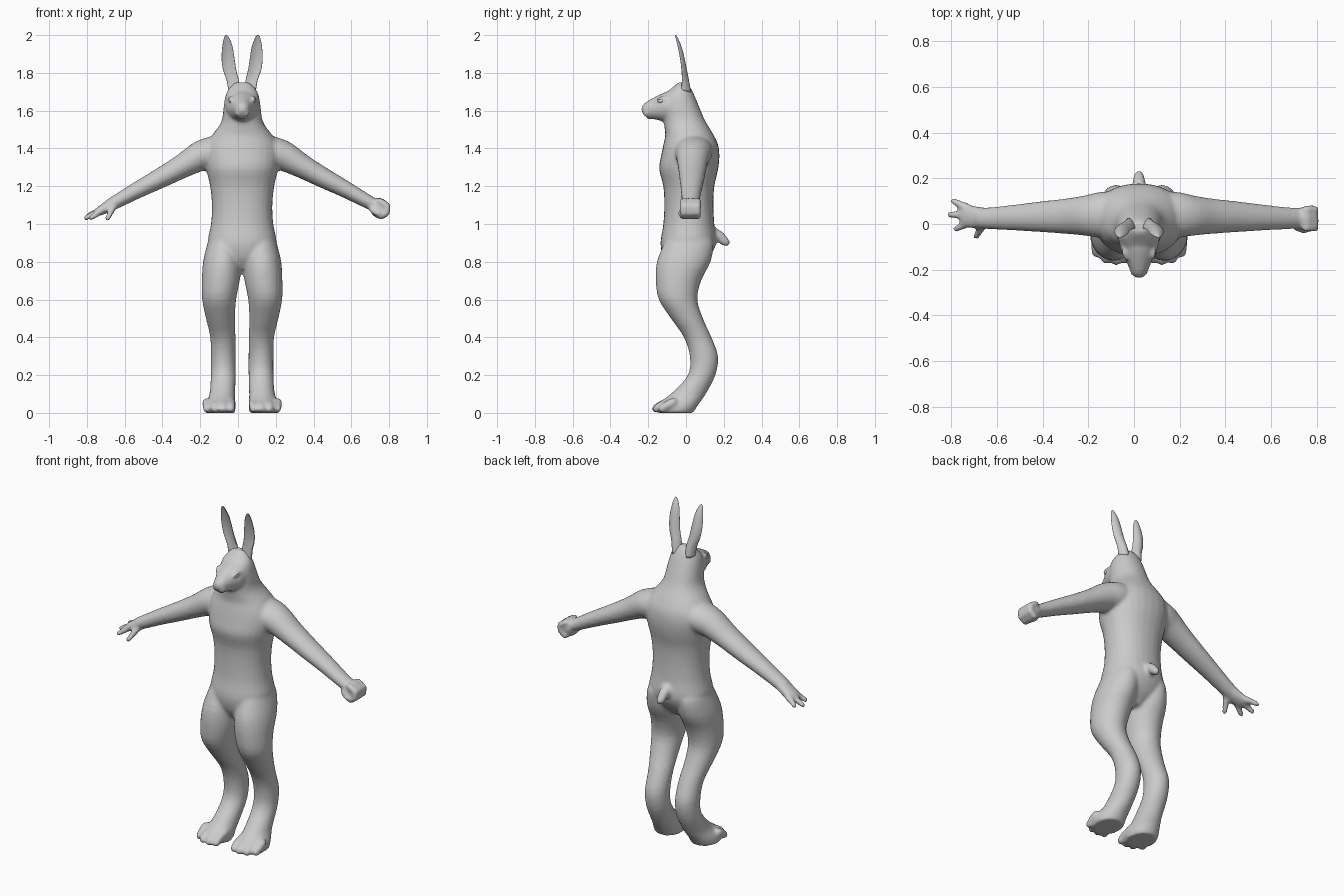
import bpy, bmesh, math
from mathutils import Vector

CX = 0.022                                   # body axis offset
X, Y, Z = Vector((1, 0, 0)), Vector((0, 1, 0)), Vector((0, 0, 1))


def skin_rings(bm, rings):
    """Bridge rings of points into a closed shell."""
    rings = [[bm.verts.new(p) for p in ring] for ring in rings]
    n = len(rings[0])
    bm.faces.new(rings[0][::-1])
    bm.faces.new(rings[-1])
    for a, b in zip(rings, rings[1:]):
        for k in range(n):
            bm.faces.new((a[k], a[(k + 1) % n], b[(k + 1) % n], b[k]))


def spline(secs, steps=3):
    """Catmull-Rom interpolation of (x, y, z, ru, rv) sections."""
    out = []
    for i in range(len(secs) - 1):
        p0, p1 = secs[max(i - 1, 0)], secs[i]
        p2, p3 = secs[i + 1], secs[min(i + 2, len(secs) - 1)]
        for k in range(steps):
            t = k / steps
            out.append([0.5 * (2 * b + (c - a) * t + (2 * a - 5 * b + 4 * c - d) * t * t
                        + (3 * b - a - 3 * c + d) * t ** 3)
                        for a, b, c, d in zip(p0, p1, p2, p3)])
    return out + [list(secs[-1])]


def loft(bm, secs, u, v, cup=0.0, power=1.0, n=28):
    """Skin elliptical rings; cup bends the rim forward, power < 1 squares the ring."""
    rings = []
    for x, y, z, ru, rv in spline(secs):
        ring = []
        for k in range(n):
            c, s = math.cos(2 * math.pi * k / n), math.sin(2 * math.pi * k / n)
            pc = math.copysign(abs(c) ** power, c)
            ps = math.copysign(abs(s) ** power, s)
            ring.append(Vector((x, y, z)) + u * ru * pc + v * (rv * ps - cup * ru * c * c))
        rings.append(ring)
    skin_rings(bm, rings)


def capsule(bm, p, q, r0, r1, scale=(1, 1, 1), n=14):
    p, q = Vector(p), Vector(q)
    d = (q - p).normalized() if (q - p).length > 1e-6 else Z
    u = d.orthogonal().normalized()
    v = d.cross(u)
    rings = []
    for deg in (-82, -60, -35, 0, 0.01, 35, 60, 82):
        c, r = (p, r0) if deg <= 0 else (q, r1)
        a = math.radians(deg)
        ring = []
        for k in range(n):
            t = 2 * math.pi * k / n
            off = d * r * math.sin(a) + (u * math.cos(t) + v * math.sin(t)) * r * math.cos(a)
            ring.append(c + Vector([o * m for o, m in zip(off, scale)]))
        rings.append(ring)
    skin_rings(bm, rings)


def ball(bm, p, r, scale=(1, 1, 1)):
    capsule(bm, p, p, r, r, scale)


def digit(bm, pts, r0, r1):
    """Finger-like chain of capsules along a path."""
    n = len(pts) - 1
    for i in range(n):
        capsule(bm, pts[i], pts[i + 1], r0 + (r1 - r0) * i / n, r0 + (r1 - r0) * (i + 1) / n)


def finish(bm, name):
    bmesh.ops.recalc_face_normals(bm, faces=bm.faces)
    for vert in bm.verts:
        vert.co.x += CX
    for f in bm.faces:
        f.smooth = True
    me = bpy.data.meshes.new(name)
    bm.to_mesh(me)
    bm.free()
    ob = bpy.data.objects.new(name, me)
    bpy.context.collection.objects.link(ob)
    return ob


body = bmesh.new()

# Torso, neck and skull: z, front y, back y, half width
torso = [(0.76, -0.08, 0.06, 0.06), (0.82, -0.12, 0.12, 0.15), (0.90, -0.135, 0.16, 0.182),
         (1.00, -0.12, 0.15, 0.165), (1.10, -0.115, 0.145, 0.16), (1.20, -0.12, 0.15, 0.17),
         (1.29, -0.142, 0.17, 0.19), (1.36, -0.132, 0.177, 0.20), (1.42, -0.12, 0.17, 0.19),
         (1.47, -0.11, 0.147, 0.16), (1.52, -0.115, 0.117, 0.122), (1.56, -0.12, 0.095, 0.105),
         (1.62, -0.125, 0.07, 0.098), (1.68, -0.115, 0.045, 0.088), (1.72, -0.075, 0.025, 0.068),
         (1.75, -0.04, 0.005, 0.035)]
loft(body, [(0, (f + b) / 2, z, w, (b - f) / 2) for z, f, b, w in torso], X, Y, power=0.92)

# Snout and chin
loft(body, [(0, -0.02, 1.635, 0.09, 0.09), (0, -0.10, 1.622, 0.084, 0.08),
            (0, -0.15, 1.615, 0.062, 0.065), (0, -0.19, 1.61, 0.045, 0.049),
            (0, -0.22, 1.608, 0.032, 0.032), (0, -0.236, 1.607, 0.012, 0.012)], X, Z)
ball(body, (0, -0.19, 1.568), 0.02, (1.1, 1, 0.8))

# Legs and feet, horizontal sections
leg = [(.085, .01, .95, .08, .10), (.095, .015, .90, .088, .13), (.105, -.012, .80, .102, .142),
       (.113, -.04, .70, .10, .12), (.122, -.042, .60, .09, .102), (.115, .005, .50, .077, .085),
       (.102, .062, .40, .067, .073), (.10, .095, .30, .066, .075), (.10, .083, .20, .066, .073),
       (.105, .012, .10, .068, .093), (.115, -.04, .05, .08, .11), (.118, -.05, .02, .083, .10),
       (.118, -.052, .0, .078, .09)]
toes = [(.06, -.152), (.10, -.16), (.145, -.153), (.186, -.125)]

# Arms
arm = [(.10, .04, 1.395, .10, .085), (.17, .04, 1.375, .10, .086), (.235, .037, 1.353, .088, .078),
       (.32, .034, 1.305, .077, .064), (.42, .032, 1.25, .068, .055), (.55, .028, 1.182, .056, .045),
       (.65, .025, 1.127, .048, .038), (.70, .026, 1.10, .045, .034)]

for s in (-1, 1):
    loft(body, [(s * x, y, z, a, b) for x, y, z, a, b in leg], X, Y)
    for x, y in toes:
        digit(body, [(s * x, -.07, .055), (s * x, y + .02, .036), (s * x, y, .022)], .026, .022)
    loft(body, [(s * x, y, z, a, b) for x, y, z, a, b in arm], Y, Vector((s * 0.42, 0, 0.9)))
    # Muzzle cheeks and brows
    ball(body, (s * .018, -.207, 1.588), .022)
    digit(body, [(s * .060, -.155, 1.656), (s * .065, -.13, 1.671), (s * .071, -.105, 1.662)],
          .008, .008)

# Open hand on the -x side
loft(body, [(-.67, .026, 1.115, .044, .034), (-.72, .03, 1.087, .05, .03),
            (-.765, .036, 1.063, .05, .022), (-.78, .037, 1.055, .04, .014)],
     Y, Vector((-0.42, 0, 0.9)))
for base, tip in [((-.75, .07, 1.07), (-.812, .10, 1.048)), ((-.75, .038, 1.07), (-.828, .042, 1.032)),
                  ((-.75, .005, 1.07), (-.80, -.022, 1.032)), ((-.68, .0, 1.095), (-.712, -.055, 1.03))]:
    digit(body, [base, tip], .02, .014)

# Fist on the +x side
ball(body, (.725, .024, 1.085), .05, (1.0, 1.08, 1.08))
for y in (-.015, .011, .037, .062):
    digit(body, [(.73, y, 1.12), (.768, y, 1.095), (.765, y, 1.06), (.735, y, 1.04)], .019, .018)
digit(body, [(.69, -.012, 1.075), (.72, -.026, 1.055), (.745, -.02, 1.045)], .019, .015)

# Tail
digit(body, [(0, .12, .96), (0, .18, .932), (0, .21, .903)], .036, .023)

# Fuse everything into one smooth skin
skin = finish(body, "body")
remesh = skin.modifiers.new("fuse", 'REMESH')
remesh.mode = 'VOXEL'
remesh.voxel_size = 0.01
remesh.use_smooth_shade = True
smooth = skin.modifiers.new("soften", 'SMOOTH')
smooth.factor = 0.5
smooth.iterations = 4

# Ears with cupped fronts, and eyes
ear = [(.042, .0, 1.70, .03, .026), (.05, -.002, 1.76, .032, .018), (.067, -.007, 1.82, .035, .011),
       (.075, -.016, 1.88, .034, .008), (.078, -.031, 1.94, .027, .007),
       (.082, -.048, 1.985, .014, .005), (.084, -.056, 2.0, .004, .003)]
for s, side in ((-1, "right"), (1, "left")):
    bm = bmesh.new()
    loft(bm, [(s * x, y, z, a, b) for x, y, z, a, b in ear], X, Y, cup=0.45)
    finish(bm, side + "_ear")
    bm = bmesh.new()
    ball(bm, (s * .060, -.131, 1.652), .02, (.6, 1, .6))
    finish(bm, side + "_eye")
